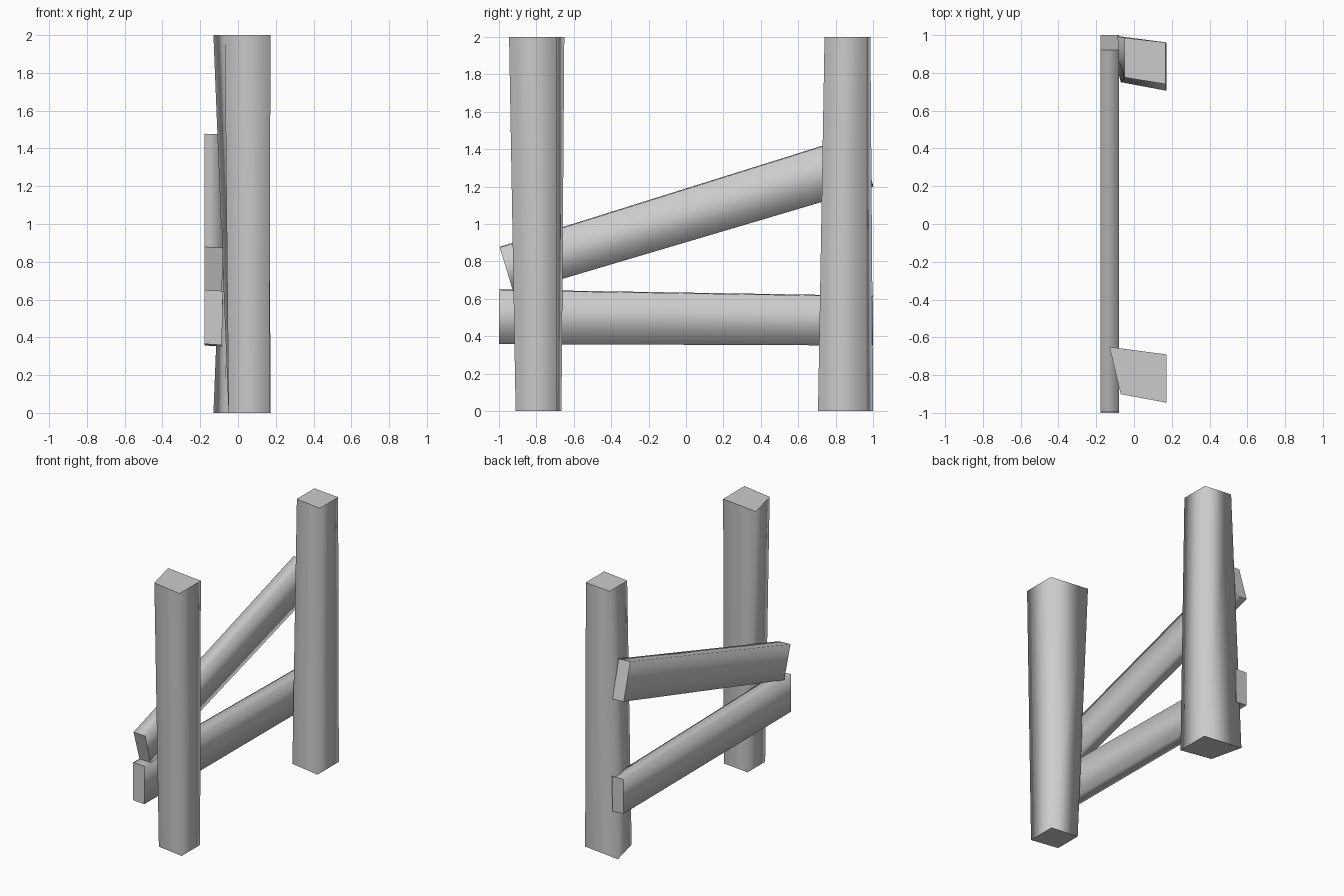
import bpy, bmesh

if "Cube" in bpy.data.objects:
    bpy.data.objects.remove(bpy.data.objects["Cube"])


def beam(name, start, end):
    """Tapered beam between two four-cornered ends, soft sides and crisp ends."""
    bm = bmesh.new()
    a = [bm.verts.new(p) for p in start]
    b = [bm.verts.new(p) for p in end]
    caps = [bm.faces.new(a), bm.faces.new(b)]
    for i in range(4):
        j = (i + 1) % 4
        bm.faces.new((a[i], a[j], b[j], b[i]))
    bmesh.ops.recalc_face_normals(bm, faces=bm.faces)
    for f in bm.faces:
        f.smooth = True
    for cap in caps:
        for e in cap.edges:
            e.smooth = False
    mesh = bpy.data.meshes.new(name)
    bm.to_mesh(mesh)
    bm.free()
    obj = bpy.data.objects.new(name, mesh)
    bpy.context.collection.objects.link(obj)
    return obj


# Posts: same uneven timber, the rear one stands upside down
wide = [(-0.13, -0.65), (-0.07, -0.90), (0.172, -0.945), (0.172, -0.69)]
narrow = [(-0.05, -0.665), (-0.05, -0.875), (0.166, -0.91), (0.166, -0.69)]


def post(name, bottom, top, dy):
    beam(name, [(x, y + dy, 0) for x, y in bottom],
         [(x, y + dy, 2) for x, y in top])


post("front_post", narrow, wide, 0)
post("rear_post", wide, narrow, 1.65)


# Rails: ends given as (y, z) of the upper and lower edge
def rail_end(upper, lower):
    return [(-0.178, *upper), (-0.08, upper[0], upper[1] - 0.004),
            (-0.085, lower[0], lower[1] - 0.006), (-0.178, *lower)]


beam("lower_rail", rail_end((-1.0, 0.65), (-1.0, 0.365)),
     rail_end((1.0, 0.617), (1.0, 0.357)))
beam("sloping_rail", rail_end((-0.995, 0.878), (-0.92, 0.636)),
     rail_end((0.92, 1.478), (1.0, 1.205)))
